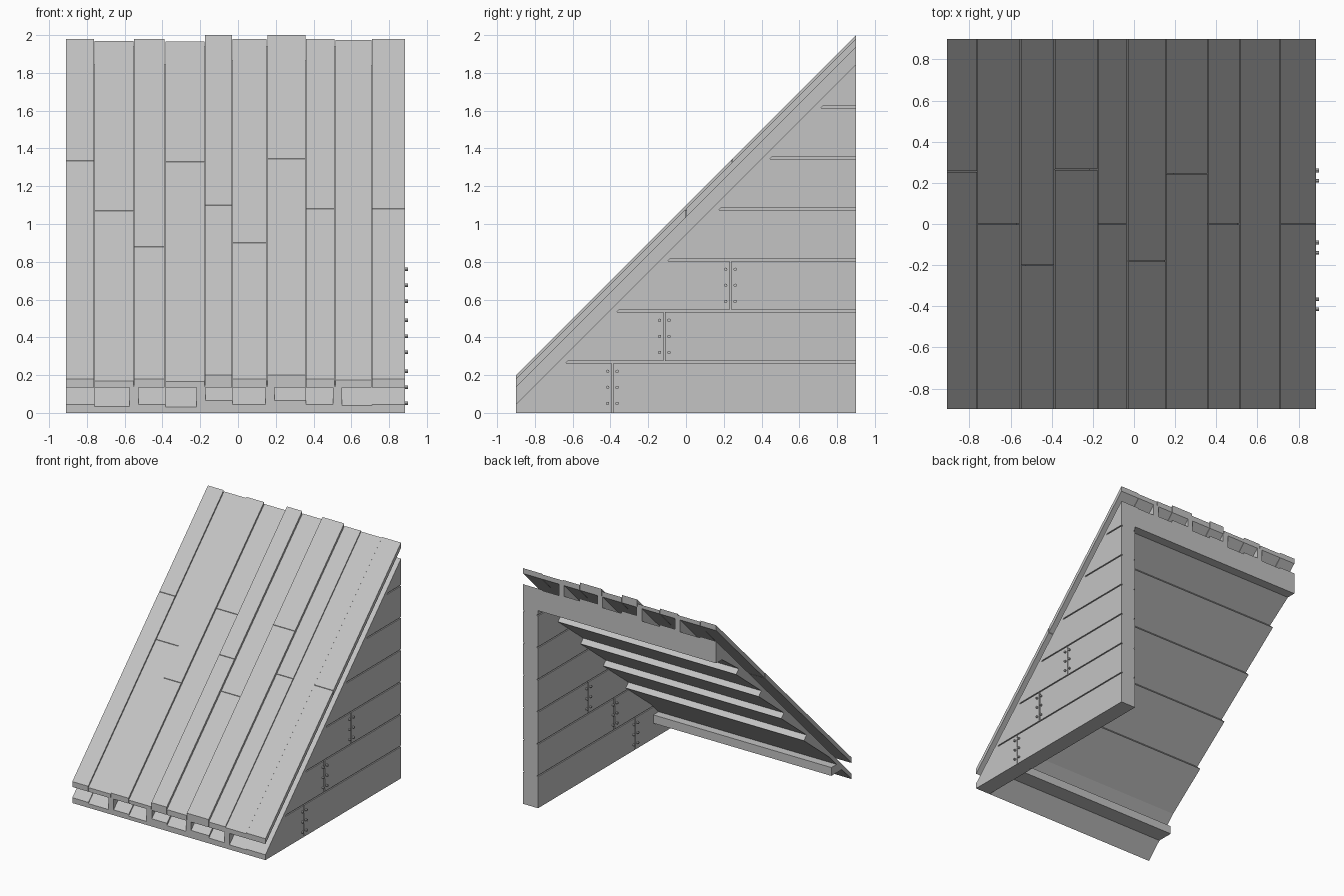
import bpy
import bmesh
import math
from mathutils import Matrix

cube = bpy.data.objects.get("Cube")
if cube:
    bpy.data.objects.remove(cube, do_unlink=True)

grey = bpy.data.materials.new("plain_grey")
grey.use_nodes = True
grey.diffuse_color = (0.55, 0.55, 0.55, 1)
grey.node_tree.nodes["Principled BSDF"].inputs["Base Color"].default_value = (0.55, 0.55, 0.55, 1)

BACK, FRONT = 0.9, -0.9
LEFT, RIGHT = 0.885, -0.91
INNER = 0.745          # inner face of the side wall
SLOPE = 0.9            # roof underside is z = y + SLOPE


def finish(name, bm):
    bmesh.ops.recalc_face_normals(bm, faces=bm.faces)
    mesh = bpy.data.meshes.new(name)
    bm.to_mesh(mesh)
    bm.free()
    mesh.materials.append(grey)
    obj = bpy.data.objects.new(name, mesh)
    bpy.context.scene.collection.objects.link(obj)
    return obj


def prism(bm, profile, x0, x1):
    """Extrude a (y, z) profile along x."""
    face = bm.faces.new([bm.verts.new((x0, y, z)) for y, z in profile])
    out = bmesh.ops.extrude_face_region(bm, geom=[face])
    verts = [g for g in out["geom"] if isinstance(g, bmesh.types.BMVert)]
    bmesh.ops.translate(bm, verts=verts, vec=(x1 - x0, 0, 0))


def sloped(bm, x0, x1, y0, y1, low, high):
    """Sloping board between two heights above the line z = y."""
    prism(bm, [(y0, y0 + low), (y1, y1 + low), (y1, y1 + high), (y0, y0 + high)], x0, x1)


def box(bm, x0, x1, y0, y1, z0, z1):
    prism(bm, [(y0, z0), (y1, z0), (y1, z1), (y0, z1)], x0, x1)


# Roof planks: left edge, butt joint, height offset
planks = [(-0.91, 0.255, 0.0), (-0.76, 0.0, -0.01), (-0.55, -0.2, 0.0),
          (-0.385, 0.265, -0.015), (-0.175, 0.0, 0.02), (-0.03, -0.18, 0.0),
          (0.155, 0.245, 0.02), (0.36, 0.0, 0.0), (0.515, None, -0.006), (0.71, 0.0, 0.0)]
edges = [p[0] for p in planks] + [LEFT]
GAP = 0.003
upper, lower = bmesh.new(), bmesh.new()
for i, (x0, joint, lift) in enumerate(planks):
    x1 = edges[i + 1]
    spans = [(FRONT, BACK)]
    if joint is not None:
        spans = [(FRONT, joint - GAP / 2), (joint + GAP / 2, BACK)]
    for y0, y1 in spans:
        sloped(upper, x0, x1 - (GAP if i < 9 else 0), y0, y1, 1.035, 1.08 + lift)
    sloped(lower, x0, x1, FRONT, BACK, SLOPE, 0.945 + lift)
finish("upper_roof_planks", upper)
finish("lower_roof_planks", lower)

# Rafters between the two plank layers
bm = bmesh.new()
for x in (-0.55, -0.195, 0.17, 0.527):
    sloped(bm, x - 0.024, x + 0.024, FRONT, BACK, 0.925, 1.04)
finish("rafters", bm)

# Lapped boards under the roof, upper edges standing proud
bm = bmesh.new()
laps = [-0.86, -0.6, -0.3, 0.0, 0.3, 0.6, 0.82]
P = 0.035
for y0, y1 in zip(laps[1:], laps[2:]):
    prism(bm, [(y0, y0 + SLOPE), (y1, y1 + SLOPE), (y1 + P, y1 + SLOPE - P)], RIGHT, INNER)
finish("underside_boards", bm)

# Ridge beam and front sill
bm = bmesh.new()
box(bm, RIGHT, INNER, 0.8, BACK, 1.66, 1.7)
prism(bm, [(0.8, 1.7), (BACK, 1.7), (BACK, 1.8)], RIGHT, INNER)
finish("back_beam", bm)

bm = bmesh.new()
prism(bm, [(-0.77, 0.13), (-0.63, 0.13), (-0.63, 0.2), (-0.7, 0.2)], RIGHT, INNER)
finish("front_sill", bm)

# Side wall core
bm = bmesh.new()
prism(bm, [(FRONT, 0), (BACK, 0), (BACK, BACK + SLOPE)], INNER + 0.01, LEFT - 0.01)
finish("wall_core", bm)

# Wall boards with grooves between them
ROW = 0.27
G = 0.005
joints = [-0.39, -0.115, 0.235]
bm = bmesh.new()
for row in range(7):
    z0 = row * ROW + (G if row else 0)
    z1 = min((row + 1) * ROW - G, BACK + SLOPE)
    a, b = z0 - SLOPE, z1 - SLOPE
    if row == 6:
        prism(bm, [(a, z0), (BACK, z0), (BACK, z1)], INNER, LEFT)
        continue
    start = [(a, z0), (b, z1)]
    if row < len(joints):
        j = joints[row]
        prism(bm, [(a, z0), (j - G, z0), (j - G, z1), (b, z1)], INNER, LEFT)
        start = [(j + G, z0), (j + G, z1)]
    prism(bm, [start[0], (BACK, z0), (BACK, z1), start[1]], INNER, LEFT)
finish("wall_boards", bm)

# Nail heads beside the wall joints
bm = bmesh.new()
turn = Matrix.Rotation(math.pi / 2, 4, "Y")
for row, y in enumerate(joints):
    for side in (-0.025, 0.025):
        for dz in (0.05, 0.135, 0.22):
            for x in (LEFT + 0.005, INNER - 0.005):
                bmesh.ops.create_cone(bm, cap_ends=True, segments=8, radius1=0.009,
                                      radius2=0.009, depth=0.02,
                                      matrix=Matrix.Translation((x, y + side, row * ROW + dz)) @ turn)
finish("wall_nails", bm)
